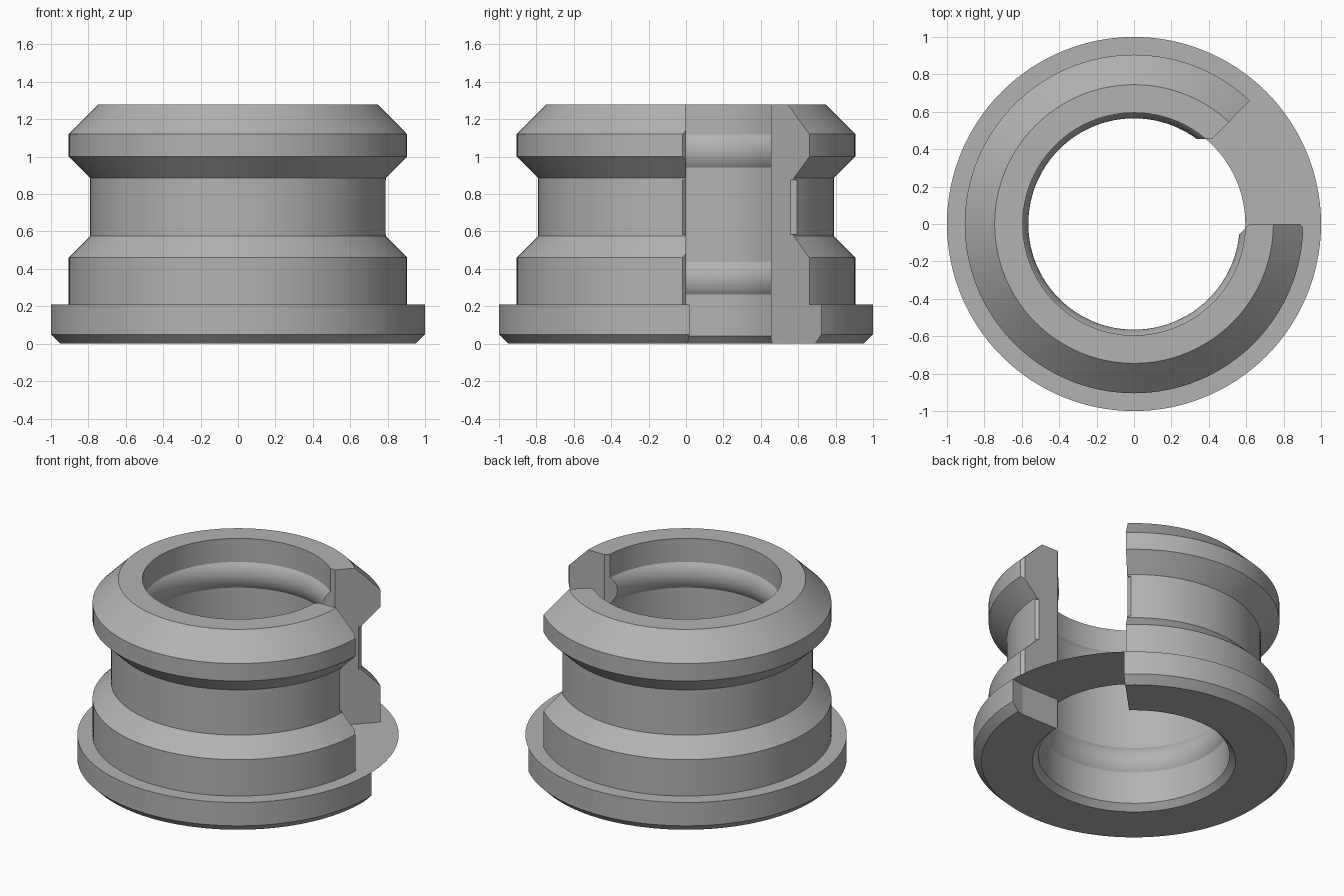
import bpy, bmesh, math
from mathutils import Matrix

cube = bpy.data.objects.get("Cube")
if cube:
    bpy.data.objects.remove(cube, do_unlink=True)

grey = bpy.data.materials.new("plain_grey")
grey.use_nodes = True
colour = (0.45, 0.45, 0.45, 1)
grey.diffuse_color = colour
grey.node_tree.nodes["Principled BSDF"].inputs["Base Color"].default_value = colour

BORE = 0.595


def to_object(bm, name):
    bmesh.ops.recalc_face_normals(bm, faces=bm.faces)
    mesh = bpy.data.meshes.new(name)
    bm.to_mesh(mesh)
    bm.free()
    mesh.materials.append(grey)
    ob = bpy.data.objects.new(name, mesh)
    bpy.context.collection.objects.link(ob)
    return ob


def ridge(z, half=0.088, rise=0.03, steps=12):
    """Rounded rib on the bore wall, listed from top to bottom."""
    radius = (half * half + rise * rise) / (2 * rise)
    sweep = math.asin(half / radius)
    angles = [sweep * (1 - 2 * i / steps) for i in range(steps + 1)]
    return [(BORE - rise + radius * (1 - math.cos(a)), z + radius * math.sin(a))
            for a in angles]


def revolve(name, profile, steps=128):
    bm = bmesh.new()
    rings = []
    for i in range(steps):
        turn = Matrix.Rotation(2 * math.pi * i / steps, 3, 'Z')
        rings.append([bm.verts.new(turn @ v) for v in
                      [Matrix.Identity(3) @ p for p in profile]])
    n = len(profile)
    for i in range(steps):
        a, b = rings[i], rings[(i + 1) % steps]
        for j in range(n):
            k = (j + 1) % n
            bm.faces.new((a[j], b[j], b[k], a[k]))
    return to_object(bm, name)


def cut(target, plan, z0, z1):
    """Remove a vertical prism with the given plan outline."""
    bm = bmesh.new()
    low = [bm.verts.new((x, y, z0)) for x, y in plan]
    face = bm.faces.new(low)
    moved = bmesh.ops.extrude_face_region(bm, geom=[face])["geom"]
    bmesh.ops.translate(bm, vec=(0, 0, z1 - z0),
                        verts=[v for v in moved if isinstance(v, bmesh.types.BMVert)])
    cutter = to_object(bm, "cutter")
    cutter.hide_render = True
    mod = target.modifiers.new("cut", 'BOOLEAN')
    mod.operation, mod.solver, mod.object = 'DIFFERENCE', 'EXACT', cutter
    bpy.context.view_layer.objects.active = target
    bpy.ops.object.modifier_apply(modifier=mod.name)
    bpy.data.objects.remove(cutter, do_unlink=True)


# Grooved collar with flange, neck and two inner ribs
from mathutils import Vector
outline = [(0.633, 0), (0.95, 0), (1, 0.05), (1, 0.21), (0.905, 0.21),
           (0.905, 0.46), (0.79, 0.575), (0.79, 0.885), (0.905, 1.0),
           (0.905, 1.12), (0.745, 1.28), (BORE, 1.28)]
outline += ridge(1.03) + ridge(0.35) + [(BORE, 0.04)]
collar = revolve("collar", [Vector((r, 0, z)) for r, z in outline])

# Side opening: shared inner outline, then separate outer edges
inner = [(0.62, 0), (0.5, -0.12), (0.2, 0), (0.2, 0.455), (0.42, 0.455),
         (0.625, 0.665)]
cut(collar, inner + [(0.69, 0.725), (1.2, 1.195), (1.2, 0.06), (0.905, 0)], -0.5, 0.21)
cut(collar, inner + [(1.2, 1.25), (1.2, -0.315), (0.885, 0)], 0.21, 1.6)

# Bevelled neck corners at both ends of the opening
cut(collar, [(0.77, 0.03), (0.77, 0), (0.85, -0.08), (0.85, 0.03)], 0.585, 0.875)
cut(collar, [(0.522, 0.556), (0.522, 0.66), (0.6, 0.6)], 0.585, 0.875)

# Smooth round walls, sharp machined edges
bpy.ops.object.select_all(action='DESELECT')
collar.select_set(True)
bpy.context.view_layer.objects.active = collar
bpy.ops.object.shade_smooth_by_angle(angle=math.radians(8))
